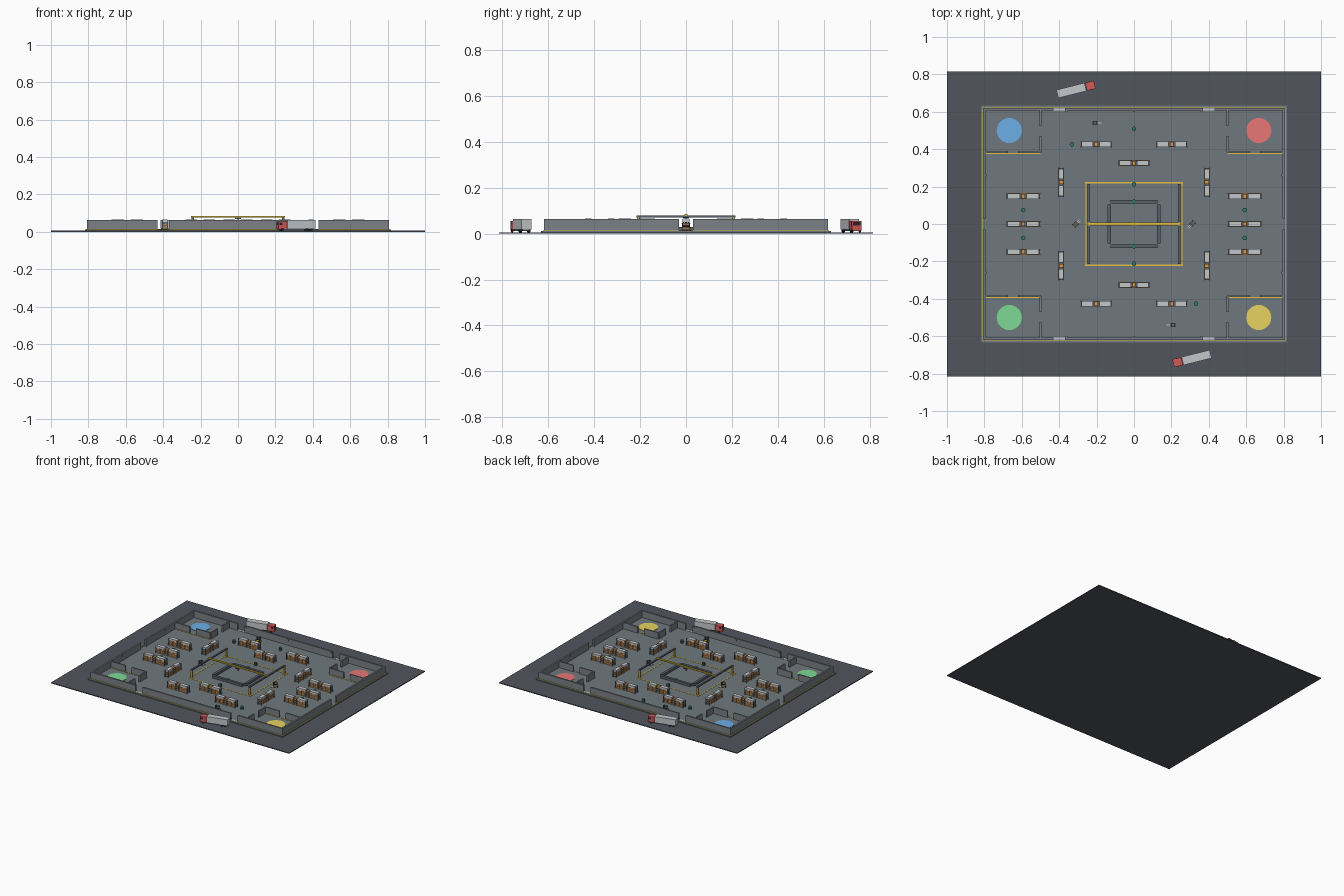
import bpy, bmesh
from math import radians, cos, sin
from mathutils import Matrix

if "Cube" in bpy.data.objects:
    bpy.data.objects.remove(bpy.data.objects["Cube"])

COL = dict(asphalt=(.085, .09, .11), floor=(.16, .19, .21), wall=(.2, .22, .24), trim=(.09, .1, .12),
           yellow=(.75, .52, .05), blue=(.1, .35, .7), orange=(.75, .32, .06), crate=(.36, .2, .09),
           pale=(.55, .57, .6), steel=(.1, .12, .15), red=(.65, .1, .1), green=(.03, .2, .12),
           dark=(.02, .02, .025), white=(.7, .7, .7), frame=(.09, .17, .28),
           pad_blue=(.15, .42, .8), pad_red=(.8, .18, .18), pad_green=(.2, .7, .3), pad_yellow=(.8, .65, .12))
MATS = {}
for key, c in COL.items():
    MATS[key] = bpy.data.materials.new(key)
    MATS[key].diffuse_color = (*c, 1)


def build(name, parts, loc=(0, 0, 0), rot=0):
    """One object from boxes (b, color, x0, x1, y0, y1, z0, z1)
    and cylinders (c, color, x, y, z0, z1, radius, sides, axis)."""
    bm = bmesh.new()
    me = bpy.data.meshes.new(name)
    slots = []
    for kind, color, *v in parts:
        if color not in slots:
            slots.append(color)
            me.materials.append(MATS[color])
        if kind == 'b':
            x0, x1, y0, y1, z0, z1 = v
            m = Matrix.Translation(((x0 + x1) / 2, (y0 + y1) / 2, (z0 + z1) / 2)) @ \
                Matrix.Diagonal((x1 - x0, y1 - y0, z1 - z0, 1))
            verts = bmesh.ops.create_cube(bm, size=1, matrix=m)['verts']
        else:
            x, y, z0, z1, r, n, axis = v
            m = Matrix.Translation((x, y, (z0 + z1) / 2))
            depth = z1 - z0
            if axis == 'y':
                m = m @ Matrix.Rotation(radians(90), 4, 'X')
                depth = 2 * r
                r = (z1 - z0) / 2
                depth = 0.05 if v[4] > .02 else v[4]
            verts = bmesh.ops.create_cone(bm, cap_ends=True, segments=n, radius1=r, radius2=r,
                                          depth=depth, matrix=m)['verts']
        for f in {f for w in verts for f in w.link_faces}:
            f.material_index = slots.index(color)
    bm.to_mesh(me)
    bm.free()
    ob = bpy.data.objects.new(name, me)
    bpy.context.collection.objects.link(ob)
    ob.location = loc
    ob.rotation_euler.z = rot
    return ob


S = (-1, 1)
F = .012  # floor level
H = .063  # wall top


def bx(color, cx, cy, w, d, z0, z1):
    return ('b', color, cx - w / 2, cx + w / 2, cy - d / 2, cy + d / 2, z0, z1)


# Yard and warehouse slab
build('yard', [bx('asphalt', 0, 0, 2, 1.63, 0, .006)])
build('warehouse_floor', [bx('floor', 0, 0, 1.635, 1.265, .006, F)])

# Outer walls with open doorways
T = .012
walls = []
for s in S:
    for x0, x1 in ((-.806, -.43), (-.37, .37), (.43, .806)):
        walls.append(bx('wall', (x0 + x1) / 2, s * .612, x1 - x0, T, F, H))
    for t in S:
        walls.append(bx('wall', s * .8, t * .319, T, .578, F, H))
build('outer_walls', walls)

# Base trim and doorway thresholds
trim = []
for s in S:
    trim += [bx('yellow', 0, s * .621, 1.62, .004, F, F + .002),
             bx('yellow', s * .809, 0, .004, 1.24, F, F + .002)]
    for t in S:
        trim.append(bx('pale', t * .4, s * .612, .06, .012, F, F + .002))
build('base_trim', trim)

# Small wall lamps
build('wall_lamps', [bx('red', s * .793, y, .007, .01, .048, .056) for s in S for y in (-.26, .26)] +
      [bx('red', x, s * .604, .01, .007, .048, .056) for s in S for x in (-.36, 0, .36)])

# Corner rooms, each with two doorways and a coloured spawn pad
pads = {(-1, 1): 'pad_blue', (1, 1): 'pad_red', (-1, -1): 'pad_green', (1, -1): 'pad_yellow'}
for (sx, sy), color in pads.items():
    build('corner_room_walls', [
        bx('wall', sx * .5, sy * .567, .01, .085, F, H - .003),
        bx('wall', sx * .5, sy * .427, .01, .085, F, H - .003),
        bx('wall', sx * .735, sy * .385, .125, .01, F, H - .003),
        bx('wall', sx * .56, sy * .385, .12, .01, F, H - .003),
        bx('yellow', sx * .65, sy * .385 - .007, .3, .005, F, F + .002)])
    build('corner_pad', [('c', color, sx * .667, sy * .5, F, F + .003, .067, 32, 'z')])

# Floor marking around the crane bay
marks = []
for s in S:
    marks += [bx('yellow', 0, s * .221, .522, .007, F, F + .0015),
              bx('yellow', s * .257, 0, .007, .442, F, F + .0015)]
build('bay_marking', marks)

# Low barrier in the middle of the bay
build('centre_barrier', [bx('steel', 0, s * .119, .25, .02, F, .03) for s in S] +
      [bx('steel', s * .132, 0, .02, .21, F, .03) for s in S])

# Overhead crane: posts, runway rails, bridge beam, trolley and hook
build('crane_posts', [bx('yellow', sx * .242, sy * .207, .012, .012, F, .07) for sx in S for sy in S])
build('crane_rails', [bx('steel', s * .242, 0, .013, .43, .07, .078) for s in S])
build('crane_beam', [bx('yellow', 0, 0, .5, .014, .077, .085)])
build('crane_trolley', [bx('steel', 0, 0, .03, .024, .069, .077),
                        ('c', 'dark', 0, 0, .05, .07, .002, 8, 'z')])


# Storage racks: uprights, beams, decks and crates in two bays
def rack(x, y, rot=0, L=.17):
    h, d = L / 2, .032
    p = []
    for px in (-h + .003, -.013, .013, h - .003):
        for py in S:
            p.append(bx('frame', px, py * (d / 2 - .002), .004, .004, F, .064))
    for z in (.016, .032, .048):
        for py in S:
            p.append(bx('orange', 0, py * (d / 2 - .002), L - .004, .003, z, z + .003))
        p.append(bx('steel', 0, 0, L - .006, d - .006, z, z + .002))
    w = h - .024
    for s in S:
        c = s * (h + .01) / 2
        for k, z in enumerate((.019, .035)):
            for q in S:
                p.append(bx('crate', c + q * w / 4, 0, w / 2 - .003, .026, z, z + .011))
        p.append(bx('pale', c, 0, w, .028, .051, .066))
    p.append(bx('orange', 0, 0, .018, .024, .051, .061))
    build('storage_rack', p, (x, y, 0), rot)


for s in S:
    rack(0, s * .326)
    for t in S:
        rack(t * .202, s * .426)
        rack(t * .39, s * .223, radians(90), .158)
    for y in (-.149, 0, .149):
        rack(s * .592, y, 0, .184)

# Barrels
spots = [(0, .51), (0, .212), (0, -.212), (0, .119), (0, -.119), (-.332, .426), (.332, -.426)]
spots += [(s * .592, t * .074) for s in S for t in S]
for x, y in spots:
    build('barrel', [('c', 'green', x, y, F, .034, .011, 12, 'z'),
                     ('c', 'dark', x, y, .019, .021, .0118, 12, 'z'),
                     ('c', 'dark', x, y, .027, .029, .0118, 12, 'z')])


# Forklifts: body, seat, roof cage, mast, forks and wheels
def forklift(x, y, rot):
    p = [bx('yellow', -.006, 0, .028, .02, .015, .026), bx('dark', -.008, 0, .012, .012, .026, .031),
         bx('steel', -.006, 0, .022, .02, .045, .047)]
    for sy in S:
        p += [bx('steel', .01, sy * .006, .003, .003, F, .05), bx('pale', .02, sy * .005, .02, .003, .014, .016)]
        for sx in (-.015, .003):
            p += [bx('dark', sx, sy * .009, .002, .002, .026, .045),
                  ('c', 'dark', sx, sy * .01, F, F + .009, .004, 10, 'y')]
    build('forklift', p, (x, y, 0), rot)


forklift(-.203, .54, 0)
forklift(.203, -.54, radians(180))
forklift(-.31, 0, radians(45))
forklift(.31, 0, radians(225))


# Parked trucks: cargo box, chassis, cab, windscreen and wheels
def truck(x, y, rot):
    p = [bx('pale', -.025, 0, .155, .045, .018, .063), bx('steel', 0, 0, .2, .03, .012, .018),
         bx('red', .079, 0, .047, .043, .014, .056), bx('dark', .1022, 0, .001, .034, .036, .05)]
    for sy in S:
        p.append(bx('dark', .088, sy * .0215, .016, .001, .036, .05))
        for wx in (-.08, -.058, .08):
            p.append(('c', 'dark', wx, sy * .019, .006, .022, .007, 12, 'y'))
    build('truck', p, (x, y, 0), rot)


truck(-.31, .72, radians(14))
truck(.31, -.72, radians(194))

for m in bpy.data.materials:
    if m.users and not m.is_grease_pencil:
        m.use_nodes = True
        m.node_tree.nodes["Principled BSDF"].inputs["Base Color"].default_value = m.diffuse_color
